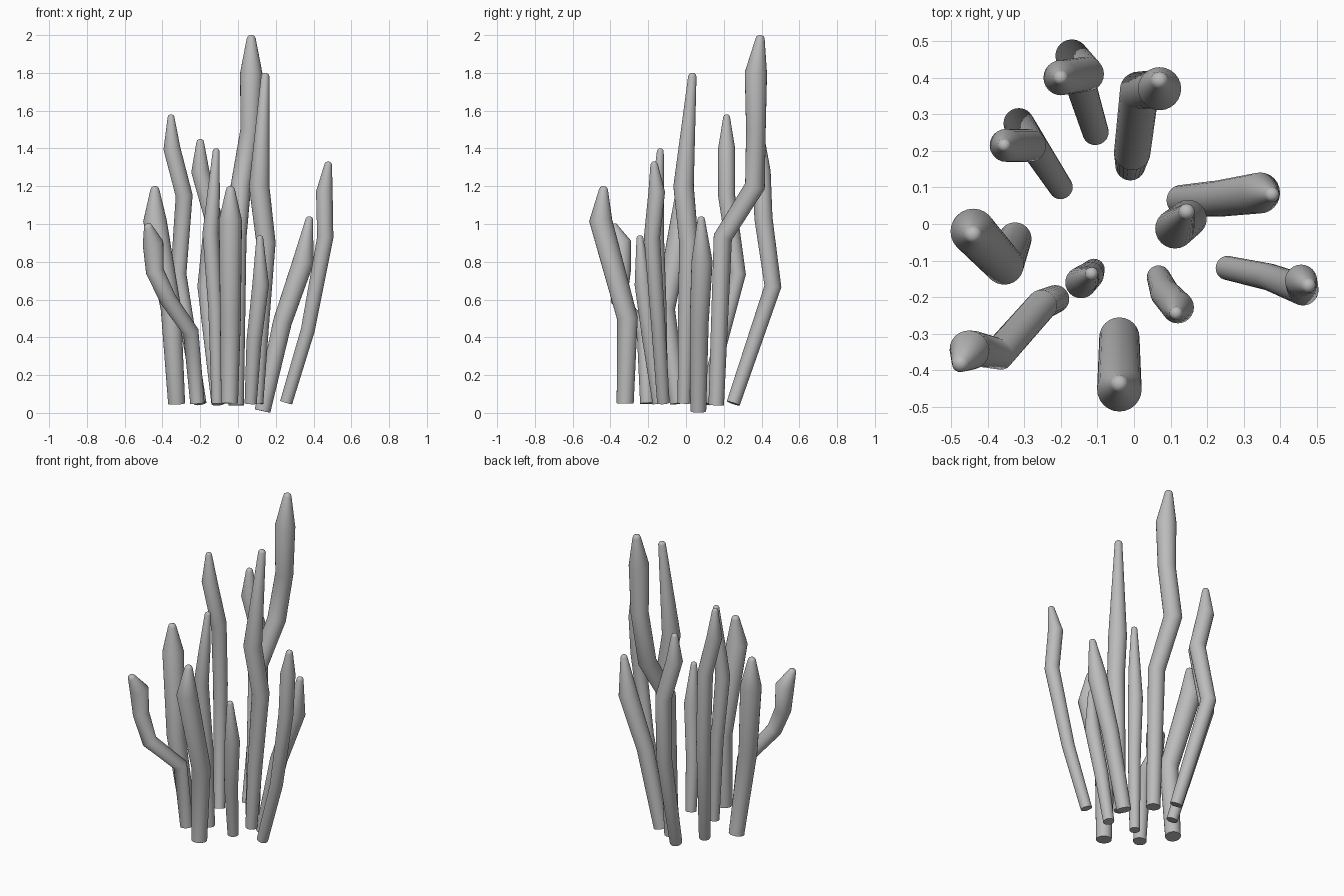
import bpy, bmesh, math
from mathutils import Vector

SIDES = 24
mat = bpy.data.materials.new("stalk grey")
mat.diffuse_color = (0.5, 0.5, 0.5, 1)


def stalk(name, nodes):
    """Bent tube through (x, y, z, radius) nodes, ending in a small rounded tip."""
    pts = [Vector(n[:3]) for n in nodes]
    rad = [n[3] for n in nodes]
    # round the tip off with two shrinking rings
    d = (pts[-1] - pts[-2]).normalized()
    end, r = pts[-1], rad[-1]
    pts[-1:] = [end - d * r * 0.8, end - d * r * 0.3, end]
    rad[-1:] = [r, r * 0.8, r * 0.35]
    bm = bmesh.new()
    rings = []
    for i, p in enumerate(pts):
        a = (p - pts[i - 1]).normalized() if i else Vector((0, 0, 0))
        b = (pts[i + 1] - p).normalized() if i < len(pts) - 1 else Vector((0, 0, 0))
        t = (a + b).normalized()
        u = Vector((0, 1, 0)).cross(t).normalized()
        v = t.cross(u)
        rings.append([bm.verts.new(p + rad[i] * (u * math.cos(k * math.tau / SIDES)
                                                 + v * math.sin(k * math.tau / SIDES)))
                      for k in range(SIDES)])
    for lo, hi in zip(rings, rings[1:]):
        for k in range(SIDES):
            j = (k + 1) % SIDES
            bm.faces.new((lo[k], lo[j], hi[j], hi[k]))
    bm.faces.new(rings[0][::-1])
    bm.faces.new(rings[-1])
    me = bpy.data.meshes.new(name)
    bm.to_mesh(me)
    bm.free()
    me.materials.append(mat)
    ob = bpy.data.objects.new(name, me)
    bpy.context.collection.objects.link(ob)
    bpy.context.view_layer.objects.active = ob
    ob.select_set(True)


# back stalks
stalk("back_left_stalk", [(-.105, .25, .05, .036), (-.17, .46, .67, .045), (-.13, .41, 1.03, .048),
                          (-.20, .40, 1.28, .048), (-.20, .40, 1.45, .02)])
stalk("left_back_stalk", [(-.20, .10, .05, .033), (-.315, .275, .735, .042), (-.285, .215, 1.15, .045),
                          (-.35, .215, 1.40, .045), (-.355, .215, 1.58, .018)])
stalk("tallest_stalk", [(-.01, .16, .04, .041), (-.005, .195, .93, .05), (.015, .365, 1.2, .054),
                        (.065, .37, 1.5, .052), (.07, .37, 1.8, .059), (.07, .395, 2.0, .024)])
# centre stalks
stalk("centre_stalk", [(.10, -.01, .05, .034), (.12, 0, .45, .043), (.148, .015, .9, .051),
                       (.112, -.013, 1.2, .054), (.145, .035, 1.8, .022)])
stalk("centre_thin_stalk", [(-.11, -.125, .05, .03), (-.12, -.14, .55, .037), (-.145, -.16, .95, .043),
                            (-.13, -.15, 1.15, .034), (-.115, -.135, 1.40, .018)])
# right stalks
stalk("right_leaning_stalk", [(.13, .065, .01, .042), (.235, .07, .48, .05), (.345, .085, .8, .056),
                              (.38, .08, 1.04, .02)])
stalk("right_front_stalk", [(.255, -.12, .055, .033), (.37, -.145, .44, .037), (.462, -.18, .93, .043),
                            (.457, -.155, 1.17, .044), (.48, -.17, 1.33, .02)])
# front stalks
stalk("short_stalk", [(.067, -.145, .05, .032), (.085, -.19, .38, .04), (.12, -.228, .68, .044),
                      (.115, -.245, .94, .018)])
stalk("front_stalk", [(-.045, -.322, .05, .045), (-.04, -.31, .5, .055), (-.04, -.452, 1.02, .061),
                      (-.04, -.435, 1.2, .024)])
# left stalks
stalk("left_thick_stalk", [(-.325, -.04, .05, .045), (-.355, -.112, .55, .054), (-.44, -.02, 1.02, .062),
                           (-.44, -.03, 1.2, .024)])
stalk("left_crooked_stalk", [(-.215, -.205, .05, .038), (-.25, -.22, .43, .042), (-.37, -.355, .6, .045),
                             (-.44, -.34, .75, .048), (-.45, -.345, .9, .055), (-.48, -.39, 1.0, .024)])

bpy.ops.object.shade_smooth_by_angle(angle=math.radians(50))
